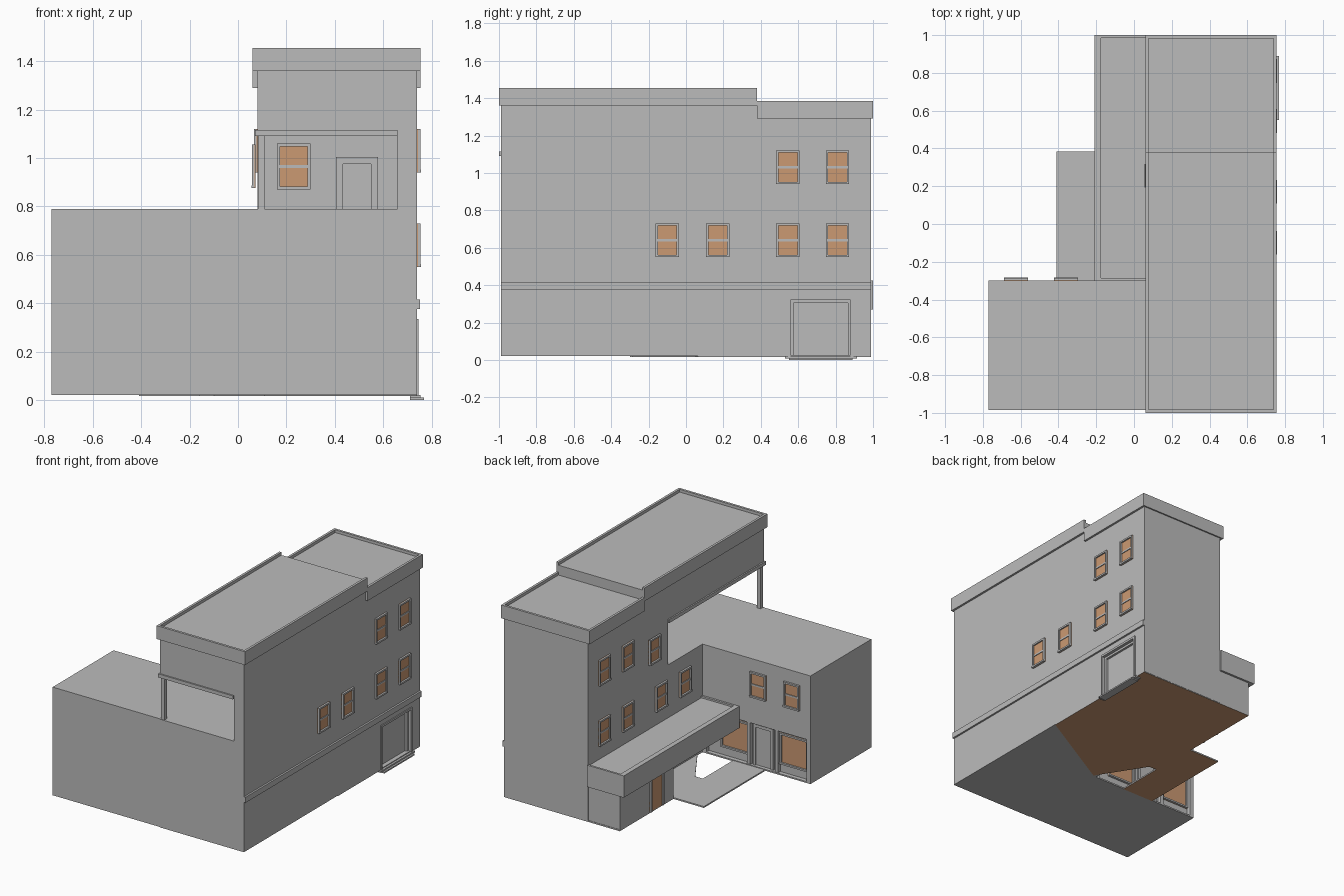
import bpy, bmesh, math
from mathutils import Vector

if "Cube" in bpy.data.objects:
    bpy.data.objects.remove(bpy.data.objects["Cube"])


def material(name, color):
    m = bpy.data.materials.new(name)
    m.use_nodes = True
    m.diffuse_color = (*color, 1)
    m.node_tree.nodes["Principled BSDF"].inputs["Base Color"].default_value = (*color, 1)
    return m


MATS = [material("wall grey", (0.5, 0.5, 0.5)), material("warm tan", (0.6, 0.32, 0.17))]
GREY, TAN = 0, 1


def finish(name, bm, loc=(0, 0, 0), turn=0):
    bmesh.ops.recalc_face_normals(bm, faces=bm.faces)
    mesh = bpy.data.meshes.new(name)
    bm.to_mesh(mesh)
    bm.free()
    for m in MATS:
        mesh.materials.append(m)
    ob = bpy.data.objects.new(name, mesh)
    ob.location = loc
    ob.rotation_euler.z = math.radians(turn)
    bpy.context.collection.objects.link(ob)
    return ob


def add_box(bm, x, y, z, mat=GREY):
    made = bmesh.ops.create_cube(bm, size=1)["verts"]
    for v in made:
        v.co = Vector([(a + b) / 2 + c * (b - a) for (a, b), c in zip((x, y, z), v.co)])
    for f in {f for v in made for f in v.link_faces}:
        f.material_index = mat


def box(name, x, y, z, mat=GREY):
    bm = bmesh.new()
    add_box(bm, x, y, z, mat)
    return finish(name, bm)


def carve(ob, x, y, z):
    cutter = box("cutter", x, y, z)
    cutter.hide_render = True
    mod = ob.modifiers.new("recess", "BOOLEAN")
    mod.object, mod.operation, mod.solver = cutter, "DIFFERENCE", "EXACT"
    bpy.context.view_layer.objects.active = ob
    bpy.ops.object.modifier_apply(modifier=mod.name)
    bpy.data.objects.remove(cutter)


def framed(name, loc, turn, w, h, fill, border=0.012, depth=0.014, bar=False, sill=True):
    """Frame with a filled panel; local front is -y, origin at the panel centre."""
    bm = bmesh.new()
    w, h = w / 2, h / 2
    add_box(bm, (-w, w), (-0.004, 0), (-h, h), fill)
    for s in (-1, 1):
        add_box(bm, sorted((s * w, s * (w - border))), (-depth, 0), (-h, h))
    add_box(bm, (-w, w), (-depth, 0), (h - border, h))
    if sill:
        add_box(bm, (-w, w), (-depth - 0.003, 0), (-h, border - h))
    if bar:
        add_box(bm, (border - w, w - border), (-0.009, 0), (-0.006, 0.006))
    return finish(name, bm, loc, turn)


def window(name, x, y, z, turn, w=0.125, h=0.18):
    framed(name, (x, y, z), turn, w, h, TAN, bar=True)


def rimmed_roof(name, x, y, z, rim, drop, sides):
    """Flat roof deck with raised edges on the listed sides."""
    bm = bmesh.new()
    add_box(bm, x, y, (z[0], z[1] - drop))
    top = (z[1] - drop, z[1])
    strips = {"west": ((x[0], x[0] + rim), y), "east": ((x[1] - rim, x[1]), y),
              "front": (x, (y[0], y[0] + rim)), "back": (x, (y[1] - rim, y[1]))}
    for s in sides.split():
        add_box(bm, *strips[s], top)
    finish(name, bm)


# Main tower with covered terrace and loading bay
WEST, EAST, FRONT, BACK = 0.08, 0.74, -0.99, 0.99
tower = box("tower", (WEST, EAST), (FRONT, BACK), (0.02, 1.33))
carve(tower, (0, 0.66), (-1.1, 0.09), (0.79, 1.11))
carve(tower, (0.70, 0.8), (0.56, 0.88), (0, 0.32))
box("tower_upper_front", (WEST, EAST), (FRONT, 0.38), (1.33, 1.38))
rimmed_roof("front_parapet", (0.06, 0.755), (-1, 0.38), (1.36, 1.455), 0.017, 0.02, "west east front")
rimmed_roof("back_parapet", (0.06, 0.755), (0.38, 1), (1.29, 1.385), 0.017, 0.02, "west east back")
box("east_band", (EAST, 0.753), (FRONT, BACK), (0.375, 0.415))

# Terrace column, beams, window and door
box("terrace_column", (0.082, 0.11), (-0.985, -0.955), (0.79, 1.1))
box("terrace_front_beam", (0.07, 0.66), (-1, -0.965), (1.09, 1.115))
box("terrace_side_beam", (0.07, 0.1), (-1, 0.09), (1.09, 1.115))
window("terrace_window", 0.23, 0.09, 0.965, 0, 0.138, 0.19)
framed("terrace_door", (0.492, 0.09, 0.897), 0, 0.175, 0.215, GREY, 0.03, sill=False)

# Loading bay frame and step
framed("loading_door", (0.705, 0.72, 0.17), 90, 0.32, 0.3, GREY, 0.015, 0.02, sill=False)
bm = bmesh.new()
for y in ((0.545, 0.56), (0.88, 0.895)):
    add_box(bm, (0.73, 0.747), y, (0.02, 0.335))
add_box(bm, (0.73, 0.747), (0.545, 0.895), (0.32, 0.335))
finish("loading_bay_frame", bm)
box("loading_step", (0.71, 0.755), (0.53, 0.915), (0.008, 0.02))
box("loading_step_edge", (0.71, 0.768), (0.55, 0.89), (0, 0.01))

# Front wing with recessed shopfront towards the yard
wing = box("front_wing", (-0.77, WEST), (-0.985, -0.30), (0.02, 0.79))
carve(wing, (-0.74, 0.05), (-0.33, -0.2), (0.03, 0.33))
for x in (-0.625, -0.16):
    framed("shop_window", (x, -0.33, 0.2), 180, 0.22, 0.22, TAN, sill=True)
framed("shop_door", (-0.385, -0.33, 0.175), 180, 0.16, 0.29, GREY, 0.02, sill=False)
for x in (-0.5, -0.28):
    box("shop_pillar", (x - 0.012, x + 0.012), (-0.33, -0.305), (0.03, 0.33))

# Repeated windows
for y in (-0.10, 0.17, 0.545, 0.81):
    window("east_lower_window", EAST, y, 0.64, 90)
    window("west_lower_window", WEST, y, 0.60, -90)
for y in (0.545, 0.81):
    window("east_upper_window", EAST, y, 1.03, 90)
    window("west_upper_window", WEST, y, 1.03, -90)
window("west_terrace_window", WEST - 0.008, 0.255, 0.965, -90)
for x in (-0.36, -0.625):
    window("yard_window", x, -0.30, 0.61, 180)

# Side entrance block and canopy
box("entrance_block", (-0.17, WEST), (0.385, 0.985), (0.02, 0.3))
framed("entrance_door", (-0.17, 0.58, 0.145), -90, 0.15, 0.24, TAN, 0.014, sill=False)
rimmed_roof("canopy", (-0.21, WEST), (-0.30, 1), (0.27, 0.425), 0.035, 0.012, "west")
box("canopy_back_rim", (-0.21, WEST), (0.985, 1), (0.4, 0.425))
box("canopy_front_rim", (-0.21, WEST), (-0.30, -0.285), (0.4, 0.425))

# Ground slab with tan underside
outline = [(0.74, 0.065), (0.74, 0.988), (-0.17, 0.988), (-0.17, 0.385), (-0.41, 0.385),
           (-0.41, -0.30), (-0.16, -0.30), (-0.16, 0.04), (-0.1, 0.04), (0.11, -0.29)]
bm = bmesh.new()
base = bm.faces.new([bm.verts.new((x, y, 0.016)) for x, y in outline])
up = bmesh.ops.extrude_face_region(bm, geom=[base], use_keep_orig=True)["geom"]
bmesh.ops.translate(bm, vec=(0, 0, 0.01), verts=[g for g in up if isinstance(g, bmesh.types.BMVert)])
for f in bm.faces:
    if all(v.co.z < 0.02 for v in f.verts):
        f.material_index = TAN
finish("ground_slab", bm)
